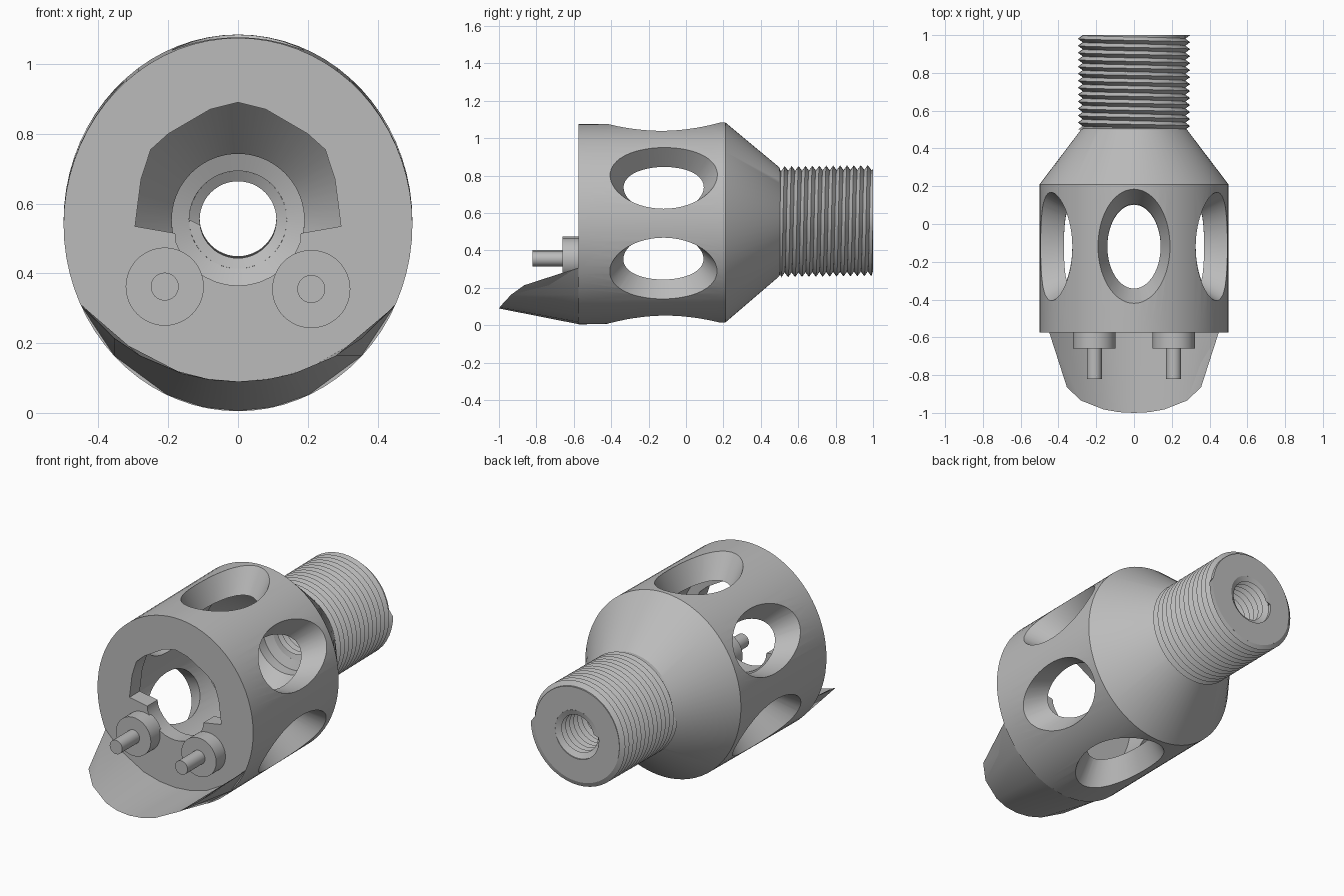
import bpy, bmesh, math
from mathutils import Matrix

cube = bpy.data.objects.get("Cube")
if cube:
    bpy.data.objects.remove(cube, do_unlink=True)

GREY = (0.5, 0.5, 0.5, 1)
metal = bpy.data.materials.new("plain grey")
metal.use_nodes = True
metal.diffuse_color = GREY
metal.node_tree.nodes["Principled BSDF"].inputs["Base Color"].default_value = GREY


def axis_z(y):
    """Height of the slightly tilted main axis."""
    return 0.54 + 0.0125 * (y + 0.57)


def finish(name, bm, recalc=True):
    if recalc:
        bmesh.ops.recalc_face_normals(bm, faces=bm.faces)
    mesh = bpy.data.meshes.new(name)
    bm.to_mesh(mesh)
    bm.free()
    mesh.materials.append(metal)
    obj = bpy.data.objects.new(name, mesh)
    bpy.context.collection.objects.link(obj)
    return obj


def smooth(obj):
    bpy.ops.object.select_all(action='DESELECT')
    obj.select_set(True)
    bpy.context.view_layer.objects.active = obj
    bpy.ops.object.shade_smooth_by_angle(angle=math.radians(30))


def lathe(name, profile, n=72):
    """Closed solid around the y axis from (y, x radius, z radius)."""
    bm = bmesh.new()
    rings = []
    for y, rx, rz in profile:
        rings.append([bm.verts.new((rx * math.cos(math.tau * j / n), y,
                                    axis_z(y) + rz * math.sin(math.tau * j / n)))
                      for j in range(n)])
    for a, b in zip(rings, rings[1:]):
        for j in range(n):
            k = (j + 1) % n
            bm.faces.new((a[j], a[k], b[k], b[j]))
    bm.faces.new(rings[0])
    bm.faces.new(rings[-1])
    return finish(name, bm)


def cut(target, cutter):
    cutter.hide_render = True
    mod = target.modifiers.new("cut", 'BOOLEAN')
    mod.operation = 'DIFFERENCE'
    mod.solver = 'EXACT'
    mod.object = cutter
    bpy.context.view_layer.objects.active = target
    bpy.ops.object.modifier_apply(modifier=mod.name)
    bpy.data.objects.remove(cutter, do_unlink=True)


def thread(name, root, crest, y0, y1, outward, pitch=0.037, n=48):
    """Helical ridge, trimmed flat at both ends."""
    bm = bmesh.new()
    grid = []
    for k in range(2 * math.ceil((y1 - y0) / pitch) + 5):
        row = []
        for j in range(n + 1):
            y = y0 + (k / 2 - 1 + j / n) * pitch
            r = crest if k % 2 and y0 < y < y1 else root
            y = min(max(y, y0), y1)
            a = math.tau * j / n
            row.append(bm.verts.new((r * math.cos(a), y, axis_z(y) + r * math.sin(a))))
        grid.append(row)
    for a, b in zip(grid, grid[1:]):
        for j in range(n):
            quad = (a[j], a[j + 1], b[j + 1], b[j])
            bm.faces.new(quad[::-1] if outward else quad)
    bmesh.ops.remove_doubles(bm, verts=bm.verts, dist=0.0002)
    smooth(finish(name, bm, recalc=False))


# Main housing with tapered shoulder and plain shank core
FRONT = -0.575
body = lathe("housing", [(FRONT, 0.5, 0.535), (0.21, 0.5, 0.535), (0.5, 0.28, 0.29),
                         (0.505, 0.272, 0.272), (1, 0.272, 0.272)])

# Inner chamber, funnel and bore
cut(body, lathe("chamber_cutter", [(-0.48, 0.375, 0.395), (0.2, 0.375, 0.395),
                                   (0.44, 0.19, 0.19), (0.5, 0.19, 0.19),
                                   (0.52, 0.14, 0.14), (1.05, 0.14, 0.14)]))

# Arched front opening with a round lower half
half = [(0.08, 0.87), (0.2, 0.80), (0.25, 0.755), (0.278, 0.67), (0.295, 0.535), (0.18, 0.515)]
half += [(0.19 * math.cos(a), 0.555 + 0.19 * math.sin(a))
         for a in (math.radians(-d) for d in range(20, 90, 10))]
outline = [(0, 0.89)] + half + [(0, 0.365)] + [(-x, z) for x, z in reversed(half)]
bm = bmesh.new()
face = bm.faces.new([bm.verts.new((x, -0.7, z)) for x, z in outline])
extruded = bmesh.ops.extrude_face_region(bm, geom=[face])["geom"]
bmesh.ops.translate(bm, vec=(0, 0.3, 0),
                    verts=[v for v in extruded if isinstance(v, bmesh.types.BMVert)])
cut(body, finish("opening_cutter", bm))

# Six flared oval windows around the housing
HOLE_Y = -0.12
for i in range(6):
    bm = bmesh.new()
    near, far = 0.25, 0.7
    bmesh.ops.create_cone(bm, cap_ends=True, segments=64, radius1=near, radius2=far,
                          depth=far - near,
                          matrix=Matrix.Translation((0, 0, (near + far) / 2)))
    bmesh.ops.scale(bm, vec=(0.386, 0.565, 1), verts=bm.verts)
    bmesh.ops.rotate(bm, matrix=Matrix.Rotation(math.radians(60 * i), 3, 'Y'), verts=bm.verts)
    bmesh.ops.translate(bm, vec=(0, HOLE_Y, axis_z(HOLE_Y)), verts=bm.verts)
    cut(body, finish("window_cutter", bm))
smooth(body)

# Threads on the shank and inside its bore
thread("shank_thread", 0.272, 0.297, 0.5, 1, True)
thread("bore_thread", 0.14, 0.11, 0.52, 1, False)

# Scoop lip: straight inner trough, underside tapering to a sharp tip
tip = [(0, -1), (0.08, -0.996), (0.16, -0.982), (0.28, -0.935), (0.355, -0.865)]
tip = [(-x, y) for x, y in reversed(tip[1:])] + tip
spread = 0.45 / 0.355


def trough(x):
    return 0.66 - math.sqrt(0.57 ** 2 - x * x)


bm = bmesh.new()
rows = []
for x, y in tip:
    xb = x * spread
    under = axis_z(-0.57) - 0.535 * math.sqrt(1 - (xb / 0.5) ** 2)
    rows.append([bm.verts.new(p) for p in ((xb, -0.57, trough(xb)), (x, y, trough(x)),
                                           (xb, -0.57, under))])
for a, b in zip(rows, rows[1:]):
    for i in range(3):
        k = (i + 1) % 3
        bm.faces.new((a[i], a[k], b[k], b[i]))
bm.faces.new(rows[0])
bm.faces.new(rows[-1])
smooth(finish("scoop_lip", bm))

# Two collared pins on the front face
for side, x, z in (("right", -0.21, 0.362), ("left", 0.21, 0.355)):
    for part, r, y0, y1 in (("collar", 0.112, -0.66, -0.56), ("pin", 0.04, -0.82, -0.65)):
        bm = bmesh.new()
        place = Matrix.Translation((x, (y0 + y1) / 2, z)) @ Matrix.Rotation(math.pi / 2, 4, 'X')
        bmesh.ops.create_cone(bm, cap_ends=True, segments=48, radius1=r, radius2=r,
                              depth=y1 - y0, matrix=place)
        smooth(finish(f"{side}_{part}", bm))
